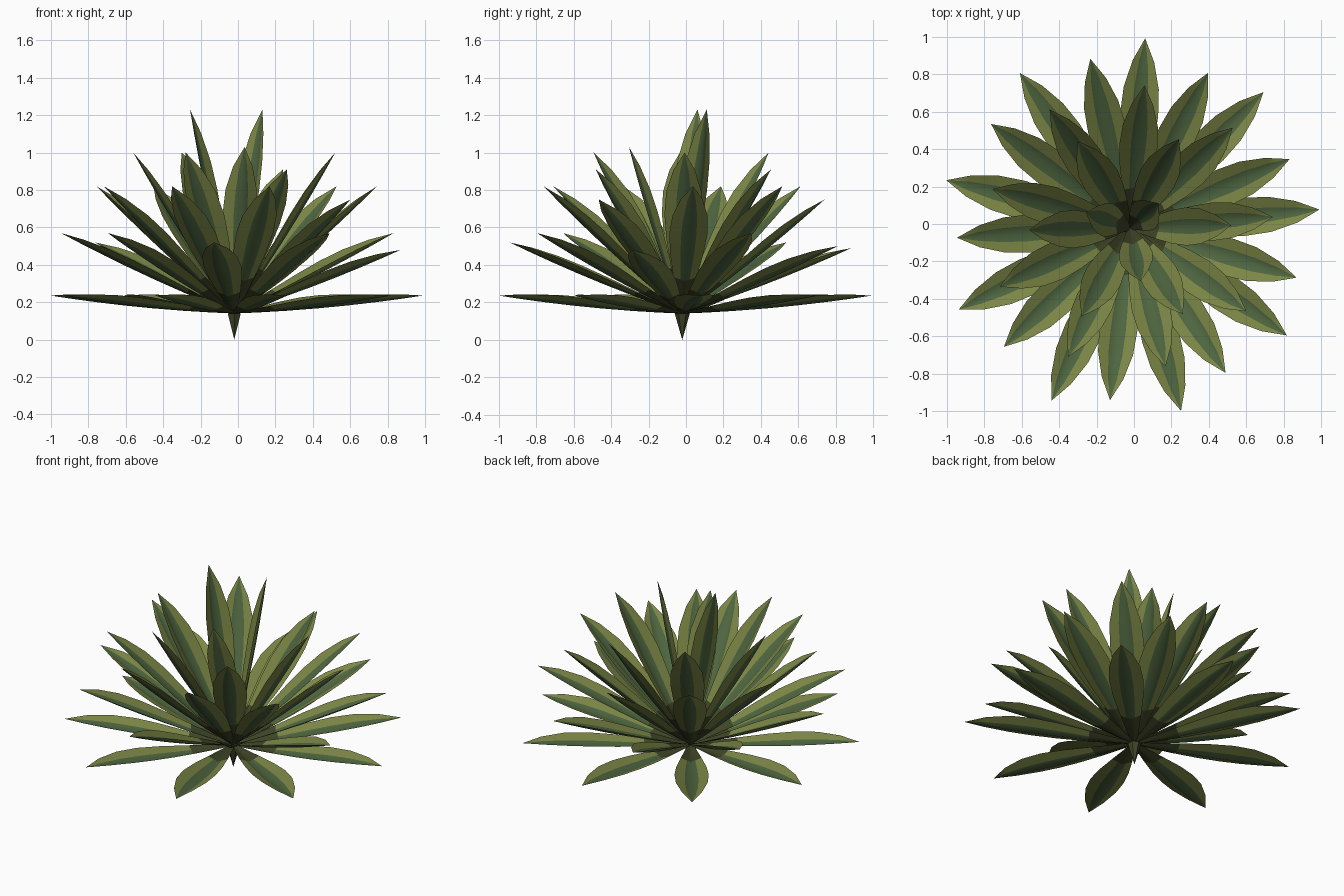
import bpy, bmesh
from math import radians, cos, sin
from mathutils import Vector

if "Cube" in bpy.data.objects:
    bpy.data.objects.remove(bpy.data.objects["Cube"])

CENTRE = Vector((-0.02, -0.02, 0.14))


def material(name, rgb):
    m = bpy.data.materials.new(name)
    m.diffuse_color = (*rgb, 1)
    m.use_nodes = True
    m.node_tree.nodes["Principled BSDF"].inputs["Base Color"].default_value = m.diffuse_color
    return m


EDGE = material("leaf_edge", (0.20, 0.24, 0.06))
RIB = material("leaf_rib", (0.075, 0.13, 0.05))
BASE = material("leaf_base", (0.05, 0.06, 0.02))

# Leaf outline: position along the leaf, half width
OUTLINE = [(0, .015), (.12, .035), (.27, .062), (.45, .09), (.6, .102),
           (.74, .094), (.88, .058), (1, 0)]
# Positions across the leaf
ACROSS = (-1, -0.4, 0, 0.4, 1)


def add_leaf(bm, angle, radius, tip_z, width=1.0, fold=0.42, sag=0.015):
    """Pointed leaf with a V-shaped channel, from the centre to its tip."""
    a = radians(angle)
    out = Vector((cos(a), sin(a), 0))
    side = Vector((-sin(a), cos(a), 0))
    along = out * radius + Vector((0, 0, tip_z - CENTRE.z))
    normal = along.cross(side).normalized()
    if normal.z < 0:
        normal = -normal
    rows = []
    for t, w in OUTLINE:
        mid = CENTRE + along * t - normal * (sag * 4 * t * (1 - t))
        w *= width
        if w == 0:
            rows.append([bm.verts.new(mid)] * len(ACROSS))
        else:
            rows.append([bm.verts.new(mid + side * (w * k) + normal * (fold * w * abs(k)))
                         for k in ACROSS])
    for i in range(len(rows) - 1):
        for j in range(len(ACROSS) - 1):
            quad = [rows[i][j], rows[i][j + 1], rows[i + 1][j + 1], rows[i + 1][j]]
            f = bm.faces.new(list(dict.fromkeys(quad)))
            f.smooth = True
            f.material_index = 2 if i < 2 else (0 if j in (0, 3) else 1)
            f.normal_update()
            if f.normal.dot(normal) < 0:
                f.normal_flip()


def make_ring(name, start, radii, heights, width=1.0):
    bm = bmesh.new()
    n = len(heights)
    for i, (r, z) in enumerate(zip(radii, heights)):
        add_leaf(bm, start + i * 360 / n, r, z, width)
    me = bpy.data.meshes.new(name)
    bm.to_mesh(me)
    bm.free()
    for m in (EDGE, RIB, BASE):
        me.materials.append(m)
    ob = bpy.data.objects.new(name, me)
    bpy.context.collection.objects.link(ob)


# Leaf rings from the flat outer one to the upright heart
make_ring("outer_leaves", 5.5, [1.016] * 9, [.236] * 9)
make_ring("low_leaves", 23.3, [.928] * 9,
          [.57, .50, .49, .52, .57, .57, .52, .57, .48])
make_ring("middle_leaves", 4.3, [.765] * 9,
          [.82, .82, .75, .82, .82, .82, .82, .82, .75])
make_ring("inner_leaves", 1.3, [.54] * 6, [1.0, .91, 1.0, 1.0, 1.0, .91])
make_ring("heart_leaves", 41, [.20, .25, .29], [1.23, 1.23, 1.03], 0.9)

# Root point below the leaves
bpy.ops.mesh.primitive_cone_add(vertices=6, radius1=0.0, radius2=0.04, depth=0.14,
                                end_fill_type='NOTHING',
                                location=(CENTRE.x, CENTRE.y, 0.07))
root = bpy.context.object
root.name = "root"
root.data.materials.append(BASE)
